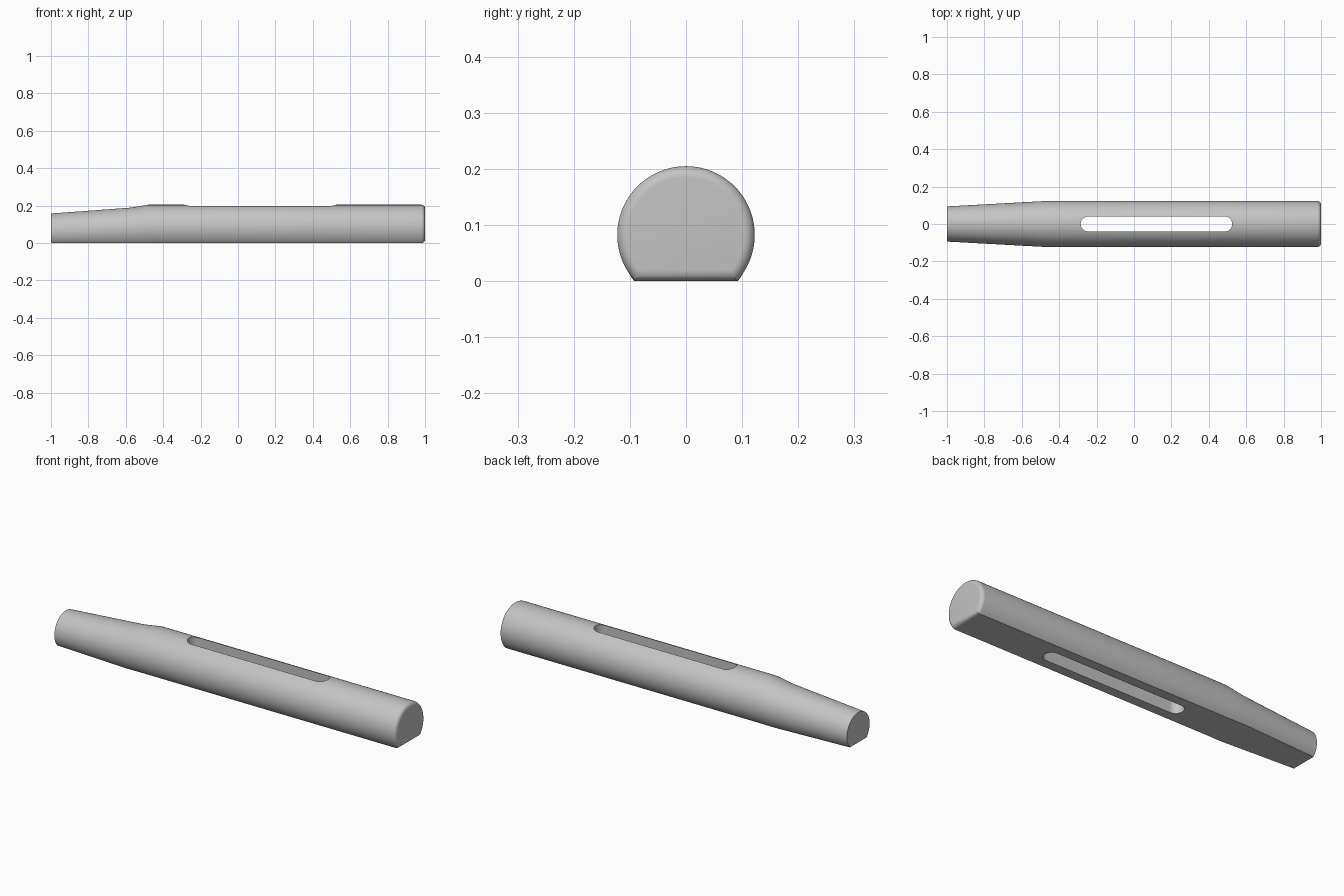
import bpy, bmesh
from math import pi, sin, cos, asin, sqrt

cube = bpy.data.objects.get("Cube")
if cube:
    bpy.data.objects.remove(cube, do_unlink=True)

RADIUS, AXIS_Z, ROUND = 0.1225, 0.0825, 0.02
SEGMENTS = 72

grey = bpy.data.materials.new("plain grey")
grey.use_nodes = True
colour = (0.55, 0.55, 0.55, 1)
grey.diffuse_color = colour
grey.node_tree.nodes["Principled BSDF"].inputs["Base Color"].default_value = colour


def add_object(name, bm):
    bmesh.ops.recalc_face_normals(bm, faces=bm.faces)
    mesh = bpy.data.meshes.new(name)
    bm.to_mesh(mesh)
    bm.free()
    mesh.materials.append(grey)
    obj = bpy.data.objects.new(name, mesh)
    bpy.context.collection.objects.link(obj)
    return obj


def loft(name, rings):
    bm = bmesh.new()
    loops = [[bm.verts.new(p) for p in ring] for ring in rings]
    for a, b in zip(loops, loops[1:]):
        for i in range(len(a)):
            j = (i + 1) % len(a)
            bm.faces.new((a[i], a[j], b[j], b[i]))
    bm.faces.new(loops[0])
    bm.faces.new(loops[-1])
    return add_object(name, bm)


def flat_circle(x, r, axis_z, floor):
    # Circle with its underside cut flat; the closing edge is the flat
    start = -asin((axis_z - floor) / r)
    sweep = pi - 2 * start
    angles = [start + sweep * i / SEGMENTS for i in range(SEGMENTS + 1)]
    return [(x, r * cos(a), axis_z + r * sin(a)) for a in angles]


# Handle body: tapered end, straight barrel, rounded butt
rings = [flat_circle(x, r, top - r, 0) for x, r, top in
         ((-1, 0.094, 0.158), (-0.58, 0.117, 0.189), (-0.48, RADIUS, 0.205))]
for i in range(9):
    a = i / 8 * pi / 2
    inset = ROUND * (1 - cos(a))
    rings.append(flat_circle(1 - ROUND + ROUND * sin(a), RADIUS - inset, AXIS_Z, inset))
handle = loft("handle", rings)

# Long round-ended slot through the handle
SLOT_R, SLOT_ENDS = 0.04, (0.485, -0.245)
outline = []
for k, cx in enumerate(SLOT_ENDS):
    for i in range(25):
        a = -pi / 2 + k * pi + pi * i / 24
        outline.append((cx + SLOT_R * cos(a), SLOT_R * sin(a)))
cutter = loft("slot_cutter", [[(x, y, z) for x, y in outline] for z in (-0.1, 0.4)])
cutter.hide_render = True

cut = handle.modifiers.new("slot", "BOOLEAN")
cut.operation = "DIFFERENCE"
cut.solver = "EXACT"
cut.object = cutter
bpy.context.view_layer.objects.active = handle
handle.select_set(True)
bpy.ops.object.modifier_apply(modifier=cut.name)
bpy.data.objects.remove(cutter, do_unlink=True)
bpy.ops.object.shade_smooth_by_angle(angle=pi / 6)
